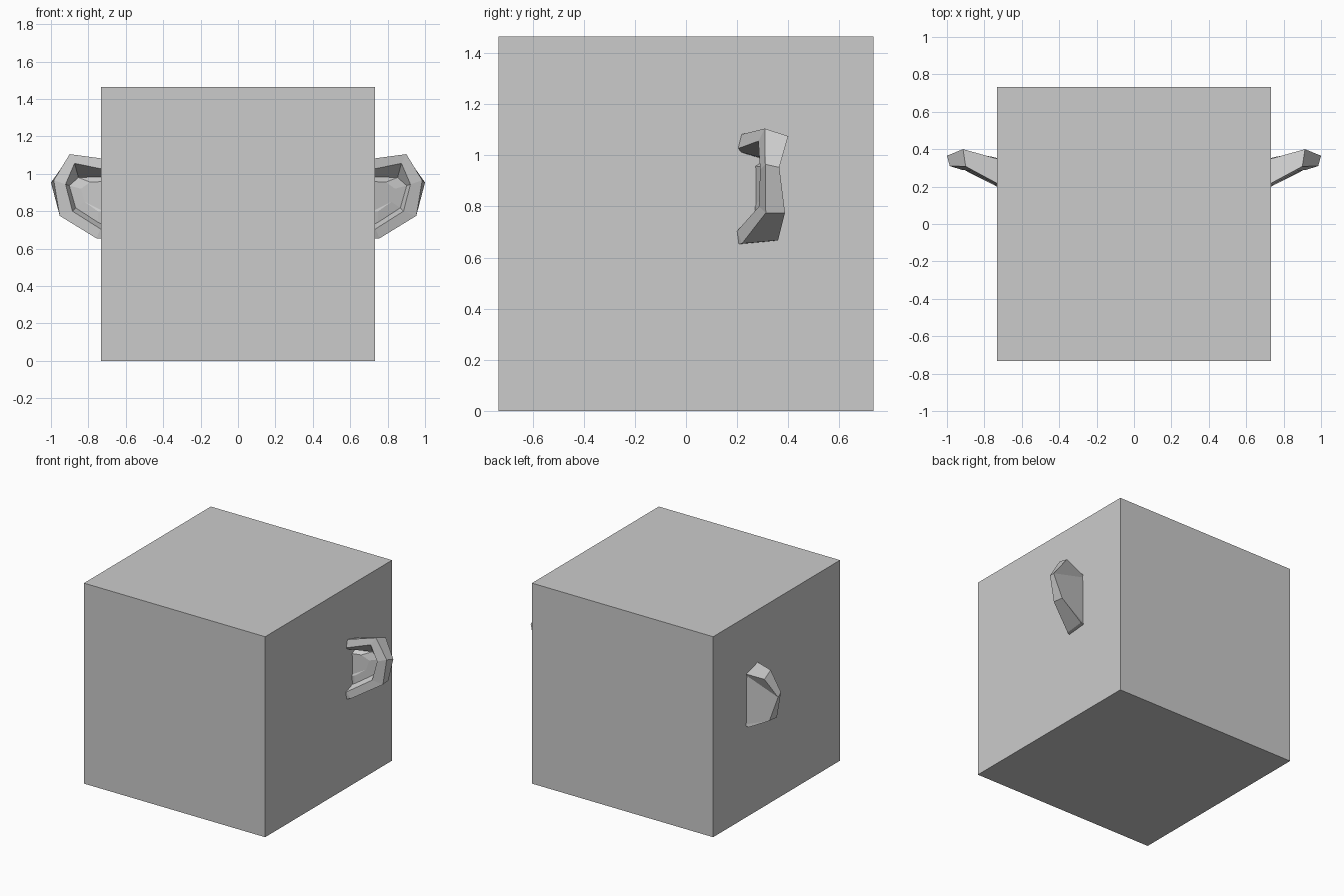
import bpy, bmesh

# Head block: plain cube standing on the ground
S = 1.465
bpy.ops.mesh.primitive_cube_add(size=S, location=(0, 0, S / 2))
bpy.context.object.name = "head_block"

# Ear cross-section rings, from the back edge round the rim into the bowl
rings = [
    # back edge
    [(.70, .34, 1.04), (.914, .40, 1.075), (1.0, .365, .953), (.945, .387, .775), (.76, .36, .668), (.70, .345, .665)],
    # outer front rim
    [(.70, .20, 1.078), (.90, .308, 1.105), (.985, .31, .965), (.953, .312, .775), (.757, .219, .655), (.70, .19, .65)],
    # inner front rim
    [(.70, .186, 1.02), (.874, .283, 1.056), (.922, .29, .944), (.885, .285, .80), (.735, .201, .705), (.70, .185, .69)],
    # bowl edge
    [(.70, .30, .985), (.853, .335, .98), (.902, .335, .937), (.868, .33, .818), (.748, .28, .74), (.70, .27, .72)],
    # raised bowl floor
    [(.70, .26, .96), (.79, .295, .955), (.84, .315, .92), (.82, .31, .85), (.75, .275, .80), (.70, .26, .79)],
]

bm = bmesh.new()
vs = [[bm.verts.new(p) for p in ring] for ring in rings]
for a, b in zip(vs, vs[1:]):
    for i in range(5):
        bm.faces.new((a[i], a[i + 1], b[i + 1], b[i]))

# Floor and back panel close the ear
for ring in (vs[0], vs[-1]):
    bm.faces.new((ring[0], ring[1], ring[2]))
    bm.faces.new((ring[0], ring[2], ring[3], ring[5]))
    bm.faces.new((ring[3], ring[4], ring[5]))
bmesh.ops.recalc_face_normals(bm, faces=bm.faces)

mesh = bpy.data.meshes.new("ears")
bm.to_mesh(mesh)
bm.free()
ears = bpy.data.objects.new("ears", mesh)
bpy.context.collection.objects.link(ears)

# Matching ear on the other side
mod = ears.modifiers.new("mirror", 'MIRROR')
mod.use_mirror_merge = False
